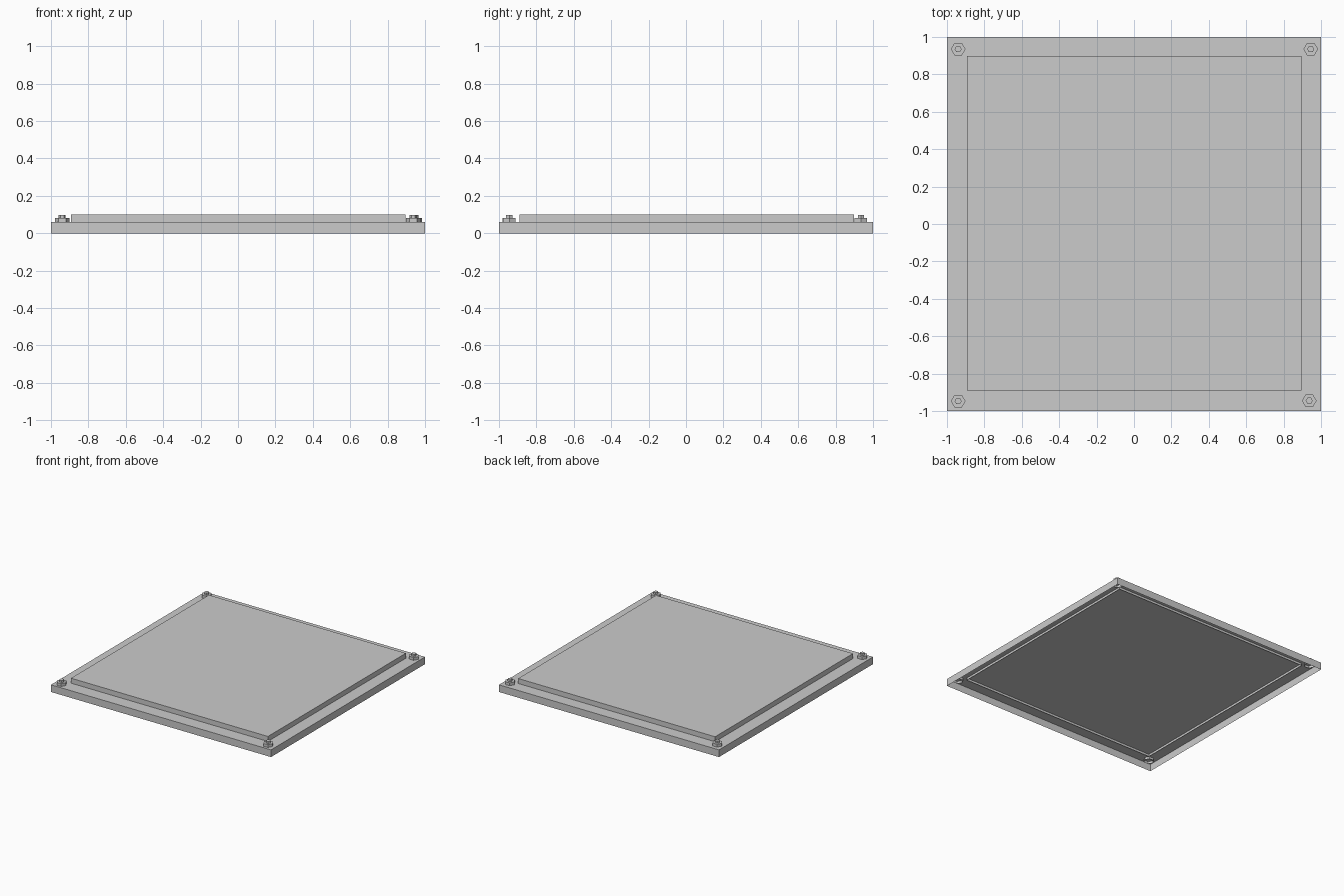
import bpy, bmesh
from math import cos, sin, pi

if "Cube" in bpy.data.objects:
    bpy.data.objects.remove(bpy.data.objects["Cube"])

PLATE_Z, PANEL_Z = 0.059, 0.1
SUNK_Z = 0.04                                     # panel and bolts poke through the plate
BOLTS = [(-0.94, 0.935), (0.945, 0.935), (-0.94, -0.947), (0.937, -0.945)]


def square(cx, cy, h):
    return [(cx - h, cy - h), (cx + h, cy - h), (cx + h, cy + h), (cx - h, cy + h)]


def hexagon(cx, cy, r):
    return [(cx + r * cos(i * pi / 3), cy + r * sin(i * pi / 3)) for i in range(6)]


def stepped_shell(name, levels):
    """Thin shell open underneath, through (outline, z) levels, capped on top."""
    bm = bmesh.new()
    rings = [[bm.verts.new((x, y, z)) for x, y in pts] for pts, z in levels]
    for low, high in zip(rings, rings[1:]):
        n = len(low)
        for i in range(n):
            j = (i + 1) % n
            bm.faces.new((low[i], low[j], high[j], high[i]))
    bm.faces.new(rings[-1])
    mesh = bpy.data.meshes.new(name)
    bm.to_mesh(mesh)
    bm.free()
    bpy.context.collection.objects.link(bpy.data.objects.new(name, mesh))


# base plate: open-bottomed tray
base = square(0, 0, 1)
stepped_shell("base_plate", [(base, 0), (base, PLATE_Z)])

# raised centre panel
panel = square(0.001, 0.004, 0.895)
stepped_shell("raised_panel", [(panel, SUNK_Z), (panel, PANEL_Z)])

# corner bolts: hex nut with a smaller hex stud
for k, (x, y) in enumerate(BOLTS):
    nut, stud = hexagon(x, y, 0.039), hexagon(x, y, 0.019)
    stepped_shell(f"corner_bolt_{k + 1}",
                  [(nut, SUNK_Z), (nut, 0.082), (stud, 0.082), (stud, 0.098)])
